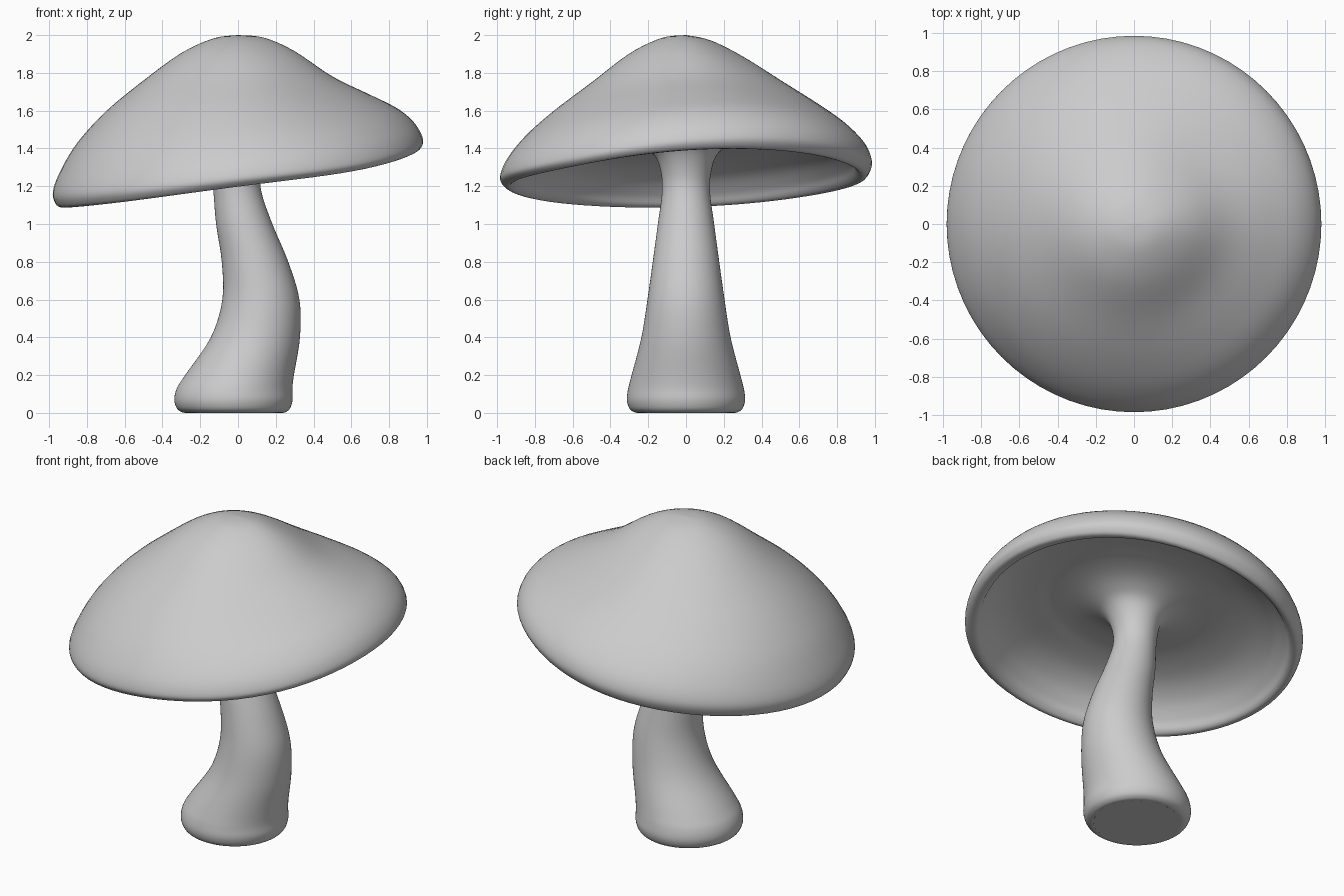
import bpy, bmesh, math

if "Cube" in bpy.data.objects:
    bpy.data.objects.remove(bpy.data.objects["Cube"])

SEG, STEPS = 72, 5

# Cap top profiles: (radius, height) toward +x, +y, -x, -y
top = [
    (0, 2, 0, 2, 0, 2, 0, 2),
    (.14, 1.987, .13, 1.973, .13, 1.982, .13, 1.985),
    (.30, 1.92, .30, 1.89, .30, 1.905, .30, 1.905),
    (.50, 1.79, .50, 1.765, .50, 1.76, .50, 1.755),
    (.70, 1.69, .70, 1.635, .70, 1.595, .70, 1.605),
    (.85, 1.61, .85, 1.52, .85, 1.43, .85, 1.47),
    (.94, 1.53, .95, 1.41, .94, 1.28, .95, 1.345),
    (.98, 1.45, .985, 1.32, .98, 1.17, .985, 1.255),
    (.965, 1.405, .965, 1.26, .965, 1.105, .965, 1.215),
    (.935, 1.395, .935, 1.245, .935, 1.088, .935, 1.205),
]

# Hollow underside and fillet: (radius, mean height), tilted with the rim
under = [(.905, 1.25), (.875, 1.30), (.80, 1.375), (.68, 1.43), (.50, 1.455),
         (.34, 1.448), (.23, 1.415), (.165, 1.365)]

# Curved stem: (centre x, radius, height)
stem = [(-.01, .134, 1.28), (-.003, .127, 1.17), (.033, .149, 1.0), (.09, .176, .8),
        (.121, .204, .6), (.092, .236, .4), (.008, .288, .2), (-.018, .306, .13),
        (-.024, .313, .07), (-.024, .300, .025), (-.022, .275, .004),
        (-.02, .25, 0), (-.02, .24, 0), (-.02, 0, 0)]

# Common row format: centre x followed by four radius/height pairs
rows = [(0,) + t for t in top]
for r, z in under:
    a, b = .165 * r, .022 * r
    rows.append((0, r, z + a, r, z + b, r, z - a, r, z - b))
cap_rings = (len(rows) - 4) * STEPS
for c, r, z in stem:
    rows.append((c,) + (r, z) * 4)


def spline(p0, p1, p2, p3, t):
    return [.5 * (2 * b + (c - a) * t + (2 * a - 5 * b + 4 * c - d) * t * t
                  + (3 * b - a - 3 * c + d) * t ** 3)
            for a, b, c, d in zip(p0, p1, p2, p3)]


def around(e, n, w, s, ang):
    # Smooth blend passing through the four compass values
    return ((e + n + w + s) / 4 + (e - w) / 2 * math.cos(ang)
            + (n - s) / 2 * math.sin(ang) + (e + w - n - s) / 4 * math.cos(2 * ang))


def dent(r, ang):
    # Shallow valleys beside the ridge on the raised (+x) side, and a wavy rim
    front = max(0, math.cos(ang + math.pi / 4)) ** 5
    back = max(0, math.cos(ang - math.pi / 4)) ** 5
    left = max(0, math.cos(ang - math.pi * .72)) ** 5
    mid = math.sin(math.pi * min(r, 1)) ** 2
    return (front * (.04 * r * r + .02 * mid)
            + back * (.022 * mid - .018 * r ** 3) - left * .015 * r ** 3)


fine = []
for i in range(len(rows) - 1):
    q = [rows[min(max(i + k, 0), len(rows) - 1)] for k in (-1, 0, 1, 2)]
    fine += [spline(*q, j / STEPS) for j in range(STEPS)]
fine.append(rows[-1])

# Skin the rings into one continuous cap-and-stem surface
bm = bmesh.new()
rings = []
for i, p in enumerate(fine):
    ring = []
    for k in range(SEG):
        ang = 2 * math.pi * k / SEG
        r = around(p[1], p[3], p[5], p[7], ang)
        z = max(0, around(p[2], p[4], p[6], p[8], ang))
        if i < len(top) * STEPS:
            z -= dent(r, ang)
        elif i < cap_rings:
            z -= dent(1, ang) * max(0, (r - .4) / .6)
        ring.append(bm.verts.new((p[0] + r * math.cos(ang), r * math.sin(ang), z)))
    rings.append(ring)
for a, b in zip(rings, rings[1:]):
    for k in range(SEG):
        n = (k + 1) % SEG
        bm.faces.new((a[k], b[k], b[n], a[n]))
bmesh.ops.remove_doubles(bm, verts=bm.verts, dist=.0002)
bmesh.ops.recalc_face_normals(bm, faces=bm.faces)
for f in bm.faces:
    f.smooth = True

mesh = bpy.data.meshes.new("mushroom")
bm.to_mesh(mesh)
bm.free()
bpy.context.collection.objects.link(bpy.data.objects.new("mushroom", mesh))
